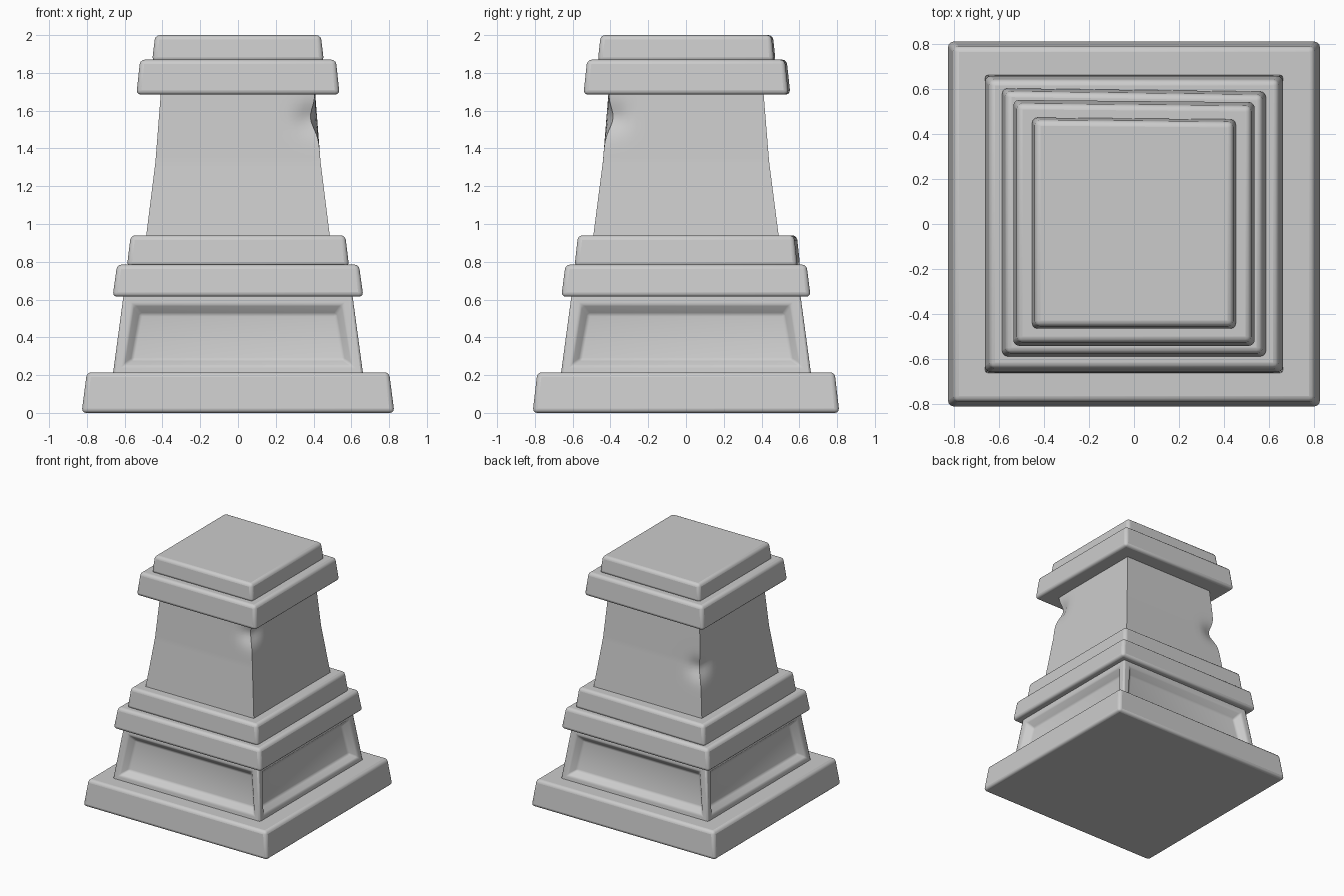
import bpy, bmesh, math
from mathutils import Vector

if "Cube" in bpy.data.objects:
    bpy.data.objects.remove(bpy.data.objects["Cube"])


def finish(bm, name, bevel=0.0, segments=3, angle=40):
    bmesh.ops.recalc_face_normals(bm, faces=bm.faces)
    mesh = bpy.data.meshes.new(name)
    bm.to_mesh(mesh)
    bm.free()
    obj = bpy.data.objects.new(name, mesh)
    bpy.context.collection.objects.link(obj)
    if bevel:
        mod = obj.modifiers.new("soft_edges", 'BEVEL')
        mod.width = bevel
        mod.segments = segments
        mod.limit_method = 'ANGLE'
        mod.angle_limit = math.radians(30)
    bpy.ops.object.select_all(action='DESELECT')
    obj.select_set(True)
    bpy.context.view_layer.objects.active = obj
    bpy.ops.object.shade_smooth_by_angle(angle=math.radians(angle))
    return obj


def loft(rings, nudge=0.0):
    """Stack of rectangles (z, half x, half y); nudge pulls out the back left corner."""
    bm = bmesh.new()
    loops = []
    for z, hx, hy in rings:
        loops.append([bm.verts.new((-hx, -hy, z)), bm.verts.new((hx, -hy, z)),
                      bm.verts.new((hx, hy, z)), bm.verts.new((-hx, hy + nudge, z))])
    sides = []
    for a, b in zip(loops, loops[1:]):
        for i in range(4):
            j = (i + 1) % 4
            sides.append(bm.faces.new((a[i], a[j], b[j], b[i])))
    bm.faces.new(loops[0][::-1])
    bm.faces.new(loops[-1])
    bmesh.ops.recalc_face_normals(bm, faces=bm.faces)
    return bm, sides


# Tapered slabs: name, rings, back left corner nudge
slabs = [
    ("base_slab", [(0, 0.828, 0.812), (0.215, 0.80, 0.787)], 0.0),
    ("lower_moulding", [(0.615, 0.664, 0.66), (0.785, 0.64, 0.638)], 0.0),
    ("upper_moulding", [(0.775, 0.588, 0.59), (0.94, 0.568, 0.572)], 0.015),
    ("cap_slab", [(1.685, 0.538, 0.543), (1.87, 0.518, 0.523)], 0.01),
    ("cap_top", [(1.86, 0.455, 0.467), (2.0, 0.438, 0.452)], 0.008),
]
for name, rings, nudge in slabs:
    finish(loft(rings, nudge)[0], name, 0.024)

# Plinth with a recessed panel on each side
bm, sides = loft([(0.20, 0.663, 0.663), (0.63, 0.605, 0.605)])
bmesh.ops.inset_individual(bm, faces=sides, thickness=0.075)
bmesh.ops.inset_individual(bm, faces=sides, thickness=0.06, depth=-0.055)
finish(bm, "panelled_plinth", 0.012, 2, 60)

# Flared shaft with worn dents on two corners
bm, sides = loft([(0.92, 0.488, 0.493), (1.33, 0.437, 0.44), (1.70, 0.408, 0.41)])
edges = list({e for f in sides for e in f.edges})
bmesh.ops.subdivide_edges(bm, edges=edges, cuts=15, use_grid_fill=True)
for corner, depth in ((Vector((0.415, -0.415, 1.56)), 0.05),
                      (Vector((-0.44, 0.44, 1.30)), 0.05)):
    inward = Vector((-corner.x, -corner.y, 0)).normalized()
    for v in bm.verts:
        d = (v.co - corner).length
        v.co += inward * depth * math.exp(-(d / 0.08) ** 2)
finish(bm, "shaft", 0, 1, 40)
